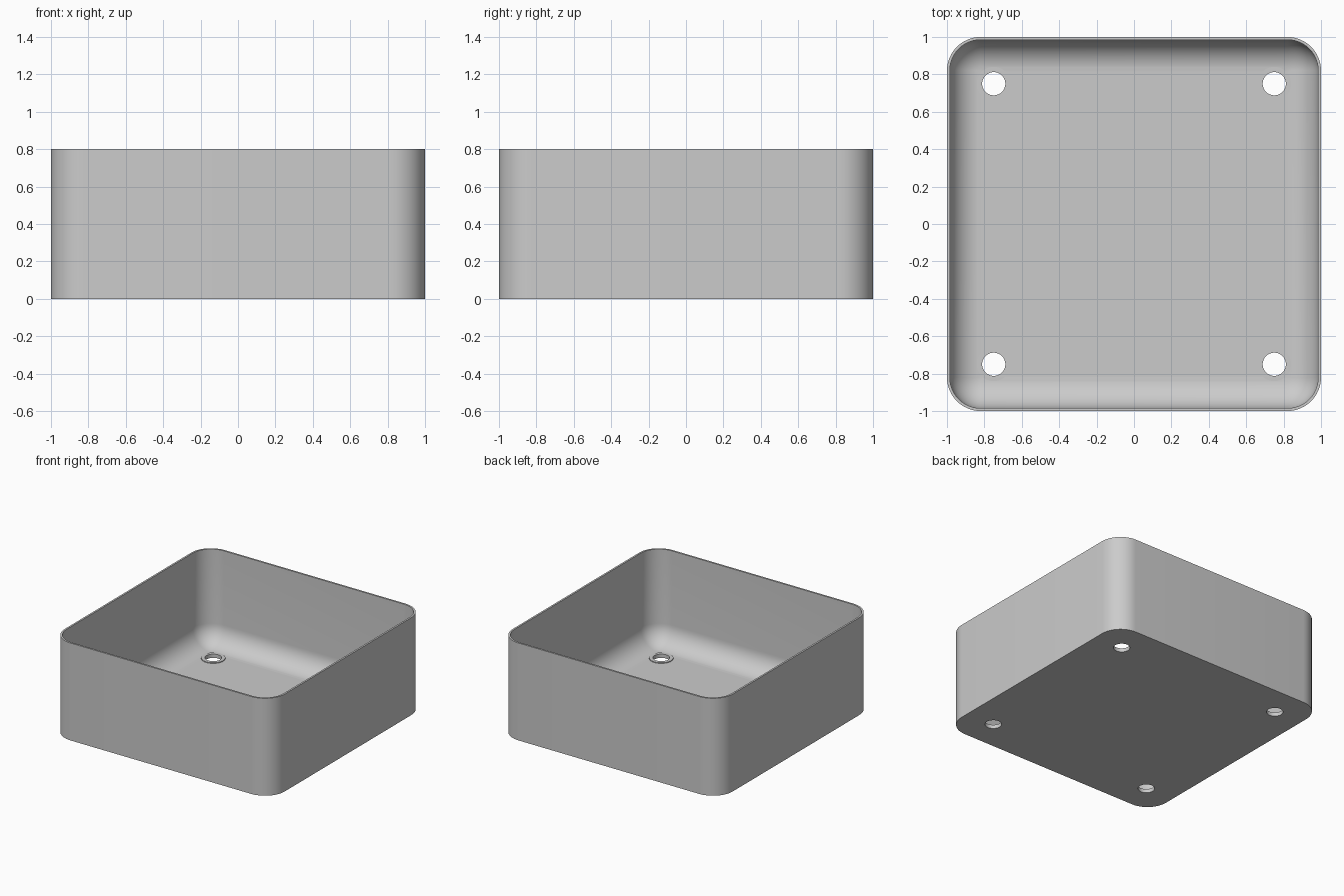
import bpy, bmesh, math

cube = bpy.data.objects.get("Cube")
if cube:
    bpy.data.objects.remove(cube, do_unlink=True)

HEIGHT, WALL, FLOOR = 0.8, 0.015, 0.025
OUTER_R = 0.18
INNER_R = OUTER_R - WALL
STEPS = 12

grey = bpy.data.materials.new("light_grey")
grey.use_nodes = True
colour = (0.6, 0.6, 0.6, 1)
grey.diffuse_color = colour
grey.node_tree.nodes["Principled BSDF"].inputs["Base Color"].default_value = colour


def rounded_loop(bm, half, radius, z):
    """Square loop of vertices with rounded corners."""
    loop = []
    for corner in range(4):
        mid = math.radians(45 + 90 * corner)
        cx = math.copysign(half - radius, math.cos(mid))
        cy = math.copysign(half - radius, math.sin(mid))
        for i in range(STEPS + 1):
            a = math.radians(90 * (corner + i / STEPS))
            loop.append(bm.verts.new((cx + radius * math.cos(a), cy + radius * math.sin(a), z)))
    return loop


def cylinder(name, x, y, radius, low, high):
    bpy.ops.mesh.primitive_cylinder_add(vertices=48, radius=radius, depth=high - low,
                                        location=(x, y, (low + high) / 2))
    obj = bpy.context.object
    obj.name = name
    obj.hide_render = True
    obj.data.materials.append(grey)
    return obj


def combine(target, other, operation):
    mod = target.modifiers.new(operation.lower(), 'BOOLEAN')
    mod.operation, mod.object, mod.solver = operation, other, 'EXACT'
    bpy.context.view_layer.objects.active = target
    bpy.ops.object.modifier_apply(modifier=mod.name)
    bpy.data.objects.remove(other, do_unlink=True)


# Tray shell: outer wall, rim, inner wall, rounded floor edge
bm = bmesh.new()
inner = 1 - WALL
loops = [rounded_loop(bm, 1, OUTER_R, 0), rounded_loop(bm, 1, OUTER_R, HEIGHT),
         rounded_loop(bm, inner, INNER_R, HEIGHT)]
for i in range(STEPS + 1):
    a = math.radians(90 * i / STEPS)
    reach = INNER_R * math.cos(a)
    loops.append(rounded_loop(bm, inner - INNER_R + reach, reach,
                              FLOOR + INNER_R * (1 - math.sin(a))))
for lower, upper in zip(loops, loops[1:]):
    for i in range(len(lower)):
        j = (i + 1) % len(lower)
        bm.faces.new((lower[i], lower[j], upper[j], upper[i]))
bm.faces.new(loops[0][::-1])
bm.faces.new(loops[-1])
bmesh.ops.remove_doubles(bm, verts=bm.verts, dist=0.0001)
bmesh.ops.recalc_face_normals(bm, faces=bm.faces)
mesh = bpy.data.meshes.new("tray")
bm.to_mesh(mesh)
bm.free()
mesh.materials.append(grey)
tray = bpy.data.objects.new("tray", mesh)
bpy.context.collection.objects.link(tray)

# Low bosses and drain holes near the corners
for x in (-0.75, 0.75):
    for y in (-0.75, 0.75):
        combine(tray, cylinder("hole_boss", x, y, 0.09, FLOOR / 2, FLOOR + 0.006), 'UNION')
        combine(tray, cylinder("hole_cutter", x, y, 0.062, -0.1, 0.2), 'DIFFERENCE')

bpy.ops.object.select_all(action='DESELECT')
tray.select_set(True)
bpy.context.view_layer.objects.active = tray
bpy.ops.object.shade_smooth_by_angle(angle=math.radians(30))
